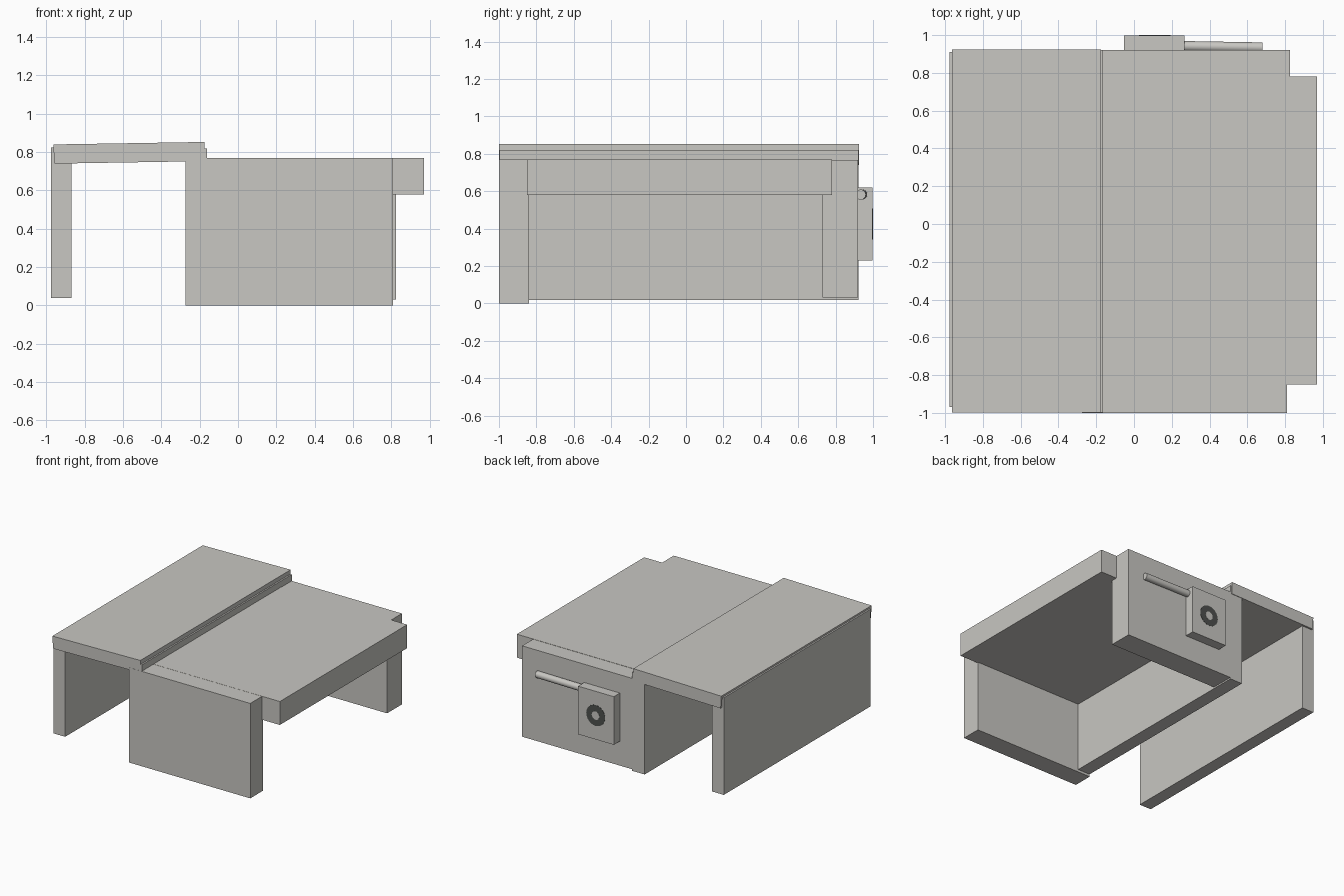
import bpy, bmesh, math
from mathutils import Matrix

if "Cube" in bpy.data.objects:
    bpy.data.objects.remove(bpy.data.objects["Cube"])


def material(name, rgb):
    m = bpy.data.materials.new(name)
    m.diffuse_color = (*rgb, 1)
    m.use_nodes = True
    m.node_tree.nodes["Principled BSDF"].inputs["Base Color"].default_value = m.diffuse_color
    return m


GREY = material("warm grey", (0.58, 0.57, 0.54))
DARK = material("dark grey", (0.075, 0.08, 0.075))


def finish(name, bm, mat):
    bmesh.ops.recalc_face_normals(bm, faces=bm.faces)
    me = bpy.data.meshes.new(name)
    bm.to_mesh(me)
    bm.free()
    me.materials.append(mat)
    ob = bpy.data.objects.new(name, me)
    bpy.context.collection.objects.link(ob)
    return ob


def prism(name, profile, y0, y1, mat=GREY):
    """Extrude an (x, z) profile along y."""
    bm = bmesh.new()
    face = bm.faces.new([bm.verts.new((x, y0, z)) for x, z in profile])
    ext = bmesh.ops.extrude_face_region(bm, geom=[face])["geom"]
    bmesh.ops.translate(bm, vec=(0, y1 - y0, 0),
                        verts=[v for v in ext if isinstance(v, bmesh.types.BMVert)])
    return finish(name, bm, mat)


def box(name, x, y, z):
    return prism(name, [(x[0], z[0]), (x[1], z[0]), (x[1], z[1]), (x[0], z[1])], *y)


def cylinder(name, r, depth, matrix, mat=GREY, sides=32):
    bm = bmesh.new()
    bmesh.ops.create_cone(bm, cap_ends=True, segments=sides, radius1=r, radius2=r,
                          depth=depth, matrix=matrix)
    for f in bm.faces:
        f.smooth = len(f.verts) == 4
    for e in bm.edges:
        e.smooth = all(f.smooth for f in e.link_faces)
    return finish(name, bm, mat)


# Desk top and its supporting panels
box("main_top", (-0.20, 0.97), (-0.85, 0.78), (0.58, 0.77))
box("front_panel", (-0.275, 0.81), (-1.0, -0.84), (0.0, 0.769))
box("back_panel", (-0.20, 0.825), (0.73, 0.92), (0.032, 0.768))
box("middle_panel", (-0.274, -0.163), (-0.997, 0.921), (0.02, 0.82))
box("left_panel", (-0.976, -0.87), (-0.97, 0.91), (0.038, 0.825))

# Slightly tilted raised shelf on the left
prism("raised_top", [(-0.958, 0.74), (-0.174, 0.753), (-0.176, 0.853), (-0.964, 0.84)],
      -0.999, 0.925)

# Unit on the back with a round dark ring and light hub
box("back_unit", (-0.052, 0.268), (0.91, 0.998), (0.23, 0.62))
face_back = Matrix.Rotation(math.radians(90), 4, 'X')
cylinder("unit_ring", 0.084, 0.004, Matrix.Translation((0.11, 0.998, 0.425)) @ face_back, DARK)
cylinder("unit_hub", 0.034, 0.006, Matrix.Translation((0.11, 0.998, 0.425)) @ face_back, GREY)

# Rod running sideways from the unit
cylinder("side_rod", 0.027, 0.43,
         Matrix.Translation((0.465, 0.938, 0.582)) @ Matrix.Rotation(math.radians(-1), 4, 'Z')
         @ Matrix.Rotation(math.radians(90), 4, 'Y'))
